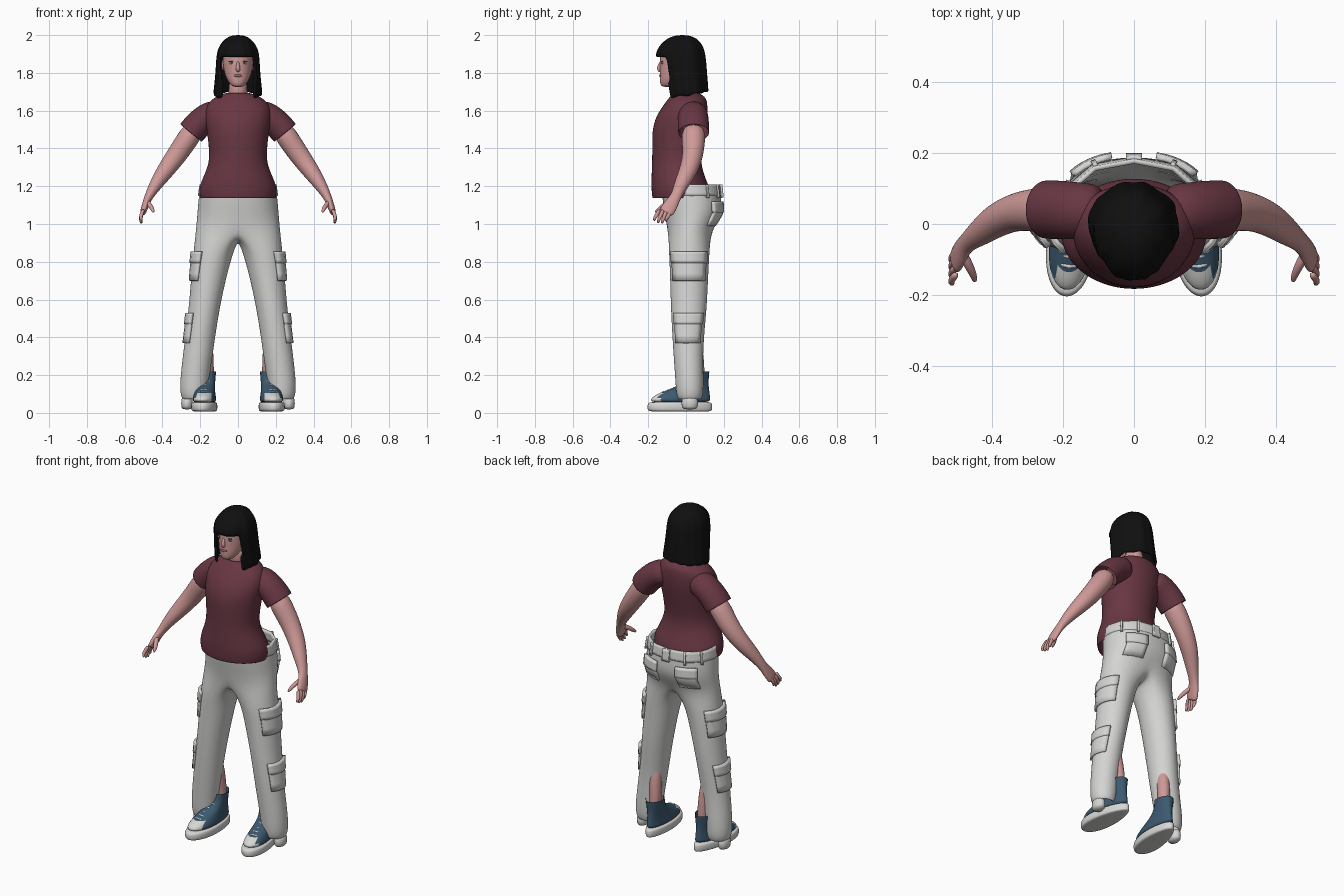
import bpy, bmesh, random
from math import sin, cos, pi, radians
from mathutils import Vector, Matrix

random.seed(4)
cube = bpy.data.objects.get("Cube")
if cube:
    bpy.data.objects.remove(cube, do_unlink=True)


def material(name, *rgb):
    mat = bpy.data.materials.new(name)
    mat.use_nodes = True
    mat.diffuse_color = (*rgb, 1)
    mat.node_tree.nodes["Principled BSDF"].inputs["Base Color"].default_value = (*rgb, 1)
    return mat


skin = material("skin", .62, .32, .31)
maroon = material("maroon cloth", .14, .038, .056)
offwhite = material("off white cloth", .66, .66, .65)
black = material("black hair", .005, .005, .005)
blue = material("blue canvas", .045, .1, .16)
rubber = material("white rubber", .68, .68, .66)
eyewhite = material("eye white", .6, .6, .6)
iris = material("iris grey", .06, .08, .1)
lip = material("lip pink", .36, .13, .13)


def finish(bm, name, mat, mirror=False, thick=0, levels=1):
    """Turn a bmesh into a smooth object with the usual modifier stack."""
    bmesh.ops.recalc_face_normals(bm, faces=bm.faces[:])
    mesh = bpy.data.meshes.new(name)
    bm.to_mesh(mesh)
    bm.free()
    for poly in mesh.polygons:
        poly.use_smooth = True
    mesh.materials.append(mat)
    obj = bpy.data.objects.new(name, mesh)
    bpy.context.collection.objects.link(obj)
    if mirror:
        obj.modifiers.new("Mirror", 'MIRROR')
    if thick:
        solid = obj.modifiers.new("Solidify", 'SOLIDIFY')
        solid.thickness = thick
    if levels:
        sub = obj.modifiers.new("Subsurf", 'SUBSURF')
        sub.levels = sub.render_levels = levels
    return obj


def bridge(bm, a, b, closed=True):
    for i in range(len(a) if closed else len(a) - 1):
        j = (i + 1) % len(a)
        bm.faces.new((a[i], a[j], b[j], b[i]))


def loft(name, rings, mat, caps=(True, True), closed=True, **kw):
    bm = bmesh.new()
    rows = [[bm.verts.new(p) for p in ring] for ring in rings]
    for a, b in zip(rows, rows[1:]):
        bridge(bm, a, b, closed)
    for row, cap in zip((rows[0], rows[-1]), caps):
        if cap:
            bm.faces.new(row)
    return finish(bm, name, mat, **kw)


def oval(z, rx, front, back, n=24, taper=0):
    """Level ring given by its half width and its front and back y."""
    mid, half = (front + back) / 2, (back - front) / 2
    angles = [2 * pi * i / n for i in range(n)]
    return [Vector((rx * cos(a) * (1 - taper * sin(a)), mid + half * sin(a), z)) for a in angles]


def tube(name, path, radii, mat, n=12, **kw):
    """Swept tube; each radius pair is (along y, across)."""
    pts = [Vector(p) for p in path]
    rings = []
    for i, p in enumerate(pts):
        t = (pts[min(i + 1, len(pts) - 1)] - pts[max(i - 1, 0)]).normalized()
        u = Vector((0, 1, 0))
        u = (u - t * u.dot(t)).normalized()
        v = t.cross(u)
        ru, rv = radii[i]
        rings.append([p + u * ru * cos(k * 2 * pi / n) + v * rv * sin(k * 2 * pi / n)
                      for k in range(n)])
    return loft(name, rings, mat, **kw)


def ball(name, loc, scale, mat, mirror=False):
    bm = bmesh.new()
    bmesh.ops.create_uvsphere(bm, u_segments=16, v_segments=8, radius=1,
                              matrix=Matrix.Translation(loc) @ Matrix.Diagonal((*scale, 1)))
    return finish(bm, name, mat, mirror, levels=0)


# Trousers: rows of z, centre x, centre y, half width, half depth
HIPS = [(1.21, 0, .025, .2, .155), (1.14, 0, .03, .21, .158),
        (1.05, 0, .04, .217, .152), (.97, 0, .02, .224, .12)]
LEGS = [(.86, .128, .017, .108, .11), (.75, .15, .017, .097, .103), (.55, .18, .015, .082, .097),
        (.35, .207, .01, .08, .08), (.18, .23, .018, .078, .076), (.1, .234, .02, .073, .073),
        (.07, .234, .02, .06, .06)]


def spot(row, angle, out=0):
    z, cx, cy, rx, ry = row
    c = cos(radians(angle))
    if cx == 0:
        c = max(c, 0) ** .85
    return Vector((cx + (rx + out) * c, cy + (ry + out) * sin(radians(angle)), z))


def row_at(rows, z):
    for a, b in zip(rows, rows[1:]):
        if a[0] >= z >= b[0]:
            t = (a[0] - z) / (a[0] - b[0])
            return [p + (q - p) * t for p, q in zip(a, b)]
    return rows[-1]


bm = bmesh.new()
hips = [[bm.verts.new(spot(r, -90 + 15 * i)) for i in range(13)] for r in HIPS]
for a, b in zip(hips, hips[1:]):
    bridge(bm, a, b, closed=False)
front, back = hips[-1][0].co, hips[-1][-1].co
crotch = [bm.verts.new(back.lerp(front, k / 6) - Vector((0, 0, .06 * sin(pi * k / 6))))
          for k in range(1, 6)]
last = hips[-1] + crotch
for r in LEGS:
    ring = [bm.verts.new(spot(r, -120 + 20 * i)) for i in range(18)]
    bridge(bm, last, ring)
    last = ring
finish(bm, "trousers", offwhite, mirror=True, thick=.006, levels=2)


def patch(name, rows, top, low, a0, a1, out):
    """Curved plate that follows the trouser surface."""
    rings = [[spot(row_at(rows, top + (low - top) * k / 4), a0 + (a1 - a0) * i / 6, out)
              for i in range(7)] for k in range(5)]
    return loft(name, rings, offwhite, (False, False), closed=False, mirror=True,
                thick=.014, levels=0)


patch("waistband", HIPS, 1.21, 1.15, -90, 90, .004)
for name, rows, top, low, a0, a1 in (("thigh_pocket", LEGS, .855, .7, -54, 52),
                                     ("shin_pocket", LEGS, .53, .37, -48, 46),
                                     ("back_pocket", HIPS, 1.12, .99, 42, 76)):
    patch(name, rows, top, low, a0, a1, .01)
    patch(name + "_flap", rows, top, top - .06, a0 - 1, a1 + 1, .015)
for angle in (30, 60, 86):
    patch("belt_loop", HIPS, 1.21, 1.14, angle, angle + 4, .012)
tube("hem_strap", [(.27, .02, .09), (.27, .02, .05), (.27, .02, .015)],
     [(.045, .032)] * 3, offwhite, mirror=True)

# Shirt
body = [(1.135, .203, -.18, .13), (1.19, .21, -.185, .128), (1.25, .185, -.184, .1),
        (1.33, .15, -.18, .077), (1.42, .157, -.18, .09), (1.5, .167, -.18, .105),
        (1.57, .177, -.16, .115), (1.63, .17, -.12, .115), (1.67, .13, -.09, .108),
        (1.69, .075, -.07, .075), (1.695, .06, -.06, .06)]
loft("shirt_body", [oval(*r) for r in body], maroon, (False, False), thick=.005, levels=2)
tube("sleeve", [(.08, .035, 1.59), (.15, .037, 1.578), (.21, .04, 1.53), (.25, .041, 1.48)],
     [(.075, .07), (.082, .078), (.084, .076), (.085, .077)], maroon, n=16,
     caps=(True, False), mirror=True, thick=.005, levels=2)

# Arms and hands
tube("arm", [(.22, .04, 1.52), (.28, .04, 1.43), (.335, .035, 1.35), (.39, .01, 1.275),
             (.435, -.025, 1.21), (.473, -.053, 1.145), (.487, -.075, 1.11),
             (.5, -.1, 1.07), (.505, -.108, 1.055)],
     [(.066, .06), (.064, .06), (.055, .055), (.05, .047), (.04, .036), (.027, .023),
      (.038, .02), (.042, .018), (.036, .014)], skin, mirror=True, levels=2)
for k in range(4):
    y = -.14 + .021 * k
    drop = (.015, .004, 0, .012)[k]
    tube("finger", [(.5, y, 1.08), (.513, y - .015, 1.045), (.516, y - .025, 1.02 + drop),
                    (.51, y - .03, 1.0 + drop)],
         [(.012, .012), (.011, .011), (.01, .01), (.006, .006)], skin, n=8, mirror=True)
tube("thumb", [(.483, -.08, 1.12), (.467, -.115, 1.1), (.453, -.14, 1.08), (.447, -.165, 1.06)],
     [(.016, .014), (.015, .014), (.012, .012), (.007, .007)], skin, n=8, mirror=True)

# Neck, head and face
tube("neck", [(0, .02, 1.62), (0, .005, 1.69), (0, -.01, 1.78)], [(.055, .052)] * 3, skin)
skull = [(1.725, .022, -.125, -.07), (1.738, .042, -.137, -.04), (1.77, .062, -.14, .01),
         (1.81, .076, -.138, .06), (1.86, .081, -.14, .08), (1.91, .08, -.136, .085),
         (1.95, .065, -.11, .065), (1.975, .03, -.06, .02)]
loft("head", [oval(*r) for r in skull], skin, levels=2)
tube("nose", [(0, -.128, 1.865), (0, -.14, 1.84), (0, -.146, 1.818), (0, -.136, 1.805)],
     [(.006, .006), (.01, .009), (.012, .014), (.006, .01)], skin)
ball("eye", (.034, -.125, 1.853), (.015, .005, .007), eyewhite, True)
ball("iris", (.034, -.129, 1.853), (.006, .003, .006), iris, True)
ball("eyelid", (.034, -.127, 1.861), (.017, .005, .003), iris, True)
ball("ear", (.08, -.015, 1.84), (.008, .018, .03), skin, True)
ball("lips", (0, -.136, 1.785), (.024, .006, .007), lip)

# Bobbed hair with a fringe
bob = [(2.0, .02, -.04, 0), (1.993, .05, -.08, .04), (1.965, .085, -.125, .078),
       (1.925, .107, -.155, .097), (1.885, .114, -.165, .105), (1.82, .117, -.157, .11),
       (1.76, .122, -.142, .115), (1.71, .128, -.13, .118), (1.68, .13, -.125, .12)]
strands = [(random.uniform(.95, 1.04), random.uniform(-.008, .008)) for _ in range(40)]
rings = [oval(*r, n=40) for r in bob]
for ring in rings:
    for p, (wide, _) in zip(ring, strands):
        p.x *= wide
        p.y = (p.y + .02) * wide - .02
for p, (_, drop) in zip(rings[-1], strands):
    p.z += .2 * p.y + drop
hair = loft("hair", rings, black, (True, False), thick=.016)
bm = bmesh.new()
bm.from_mesh(hair.data)
opening = [f for f in bm.faces if f.calc_center_median().z < 1.885
           and f.calc_center_median().y < -.095]
bmesh.ops.delete(bm, geom=opening, context='FACES')
bm.to_mesh(hair.data)
bm.free()

# Shoes and ankles, toes turned slightly out
turn = Matrix.Translation((.172, 0, 0)) @ Matrix.Rotation(radians(6), 4, 'Z')


def shoe_part(name, rows, mat, caps):
    rings = [[turn @ p for p in oval(*r, taper=.2)] for r in rows]
    return loft(name, rings, mat, caps, mirror=True, levels=2)


shoe_part("sole", [(.006, .055, -.19, .13), (.012, .066, -.205, .14), (.035, .068, -.208, .142),
                   (.055, .065, -.203, .138), (.058, .055, -.18, .12)], rubber, (True, True))
upper = shoe_part("shoe_upper", [(.05, .062, -.198, .135), (.08, .06, -.188, .13),
                                 (.105, .053, -.145, .127), (.135, .047, -.06, .122),
                                 (.17, .046, -.005, .12), (.22, .05, .005, .125)],
                  blue, (True, False))
upper.data.materials.append(rubber)
for poly in upper.data.polygons:
    poly.material_index = int(poly.center.y < -.135)
for y, z in ((-.125, .114), (-.098, .123), (-.07, .133), (-.04, .15), (-.018, .172)):
    path = [(-.032, y + .015, z - .012), (0, y, z + .004), (.032, y + .015, z - .012)]
    tube("lace", [turn @ Vector(p) for p in path], [(.006, .005)] * 3, rubber, n=8, mirror=True)
tube("ankle", [(.16, .065, .1), (.158, .065, .22), (.165, .055, .32), (.18, .03, .45)],
     [(.036, .033), (.036, .033), (.038, .035), (.045, .045)], skin, mirror=True)
